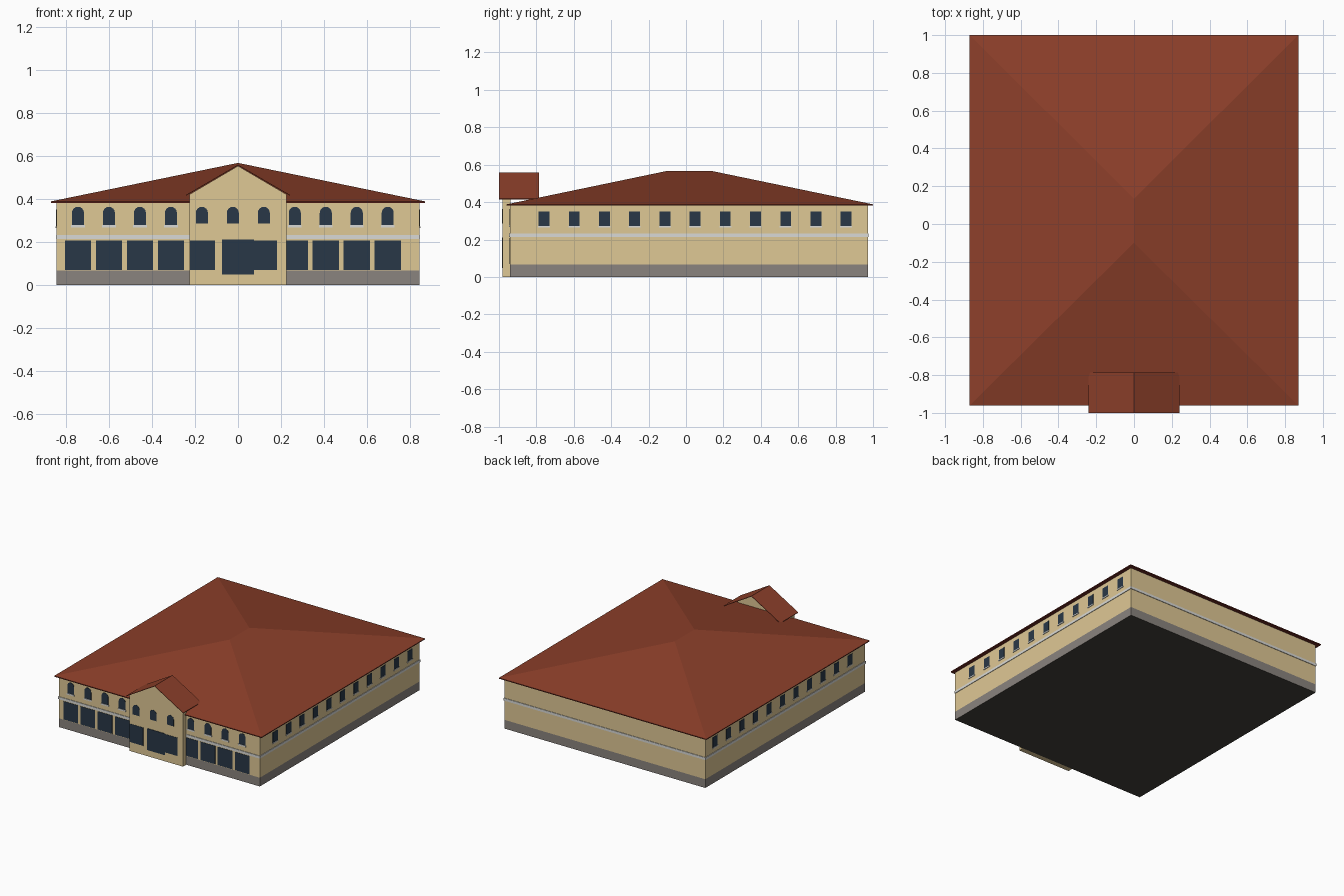
import bpy, bmesh, math
from mathutils import Matrix

if "Cube" in bpy.data.objects:
    bpy.data.objects.remove(bpy.data.objects["Cube"])


def material(name, rgb):
    m = bpy.data.materials.new(name)
    m.diffuse_color = (*rgb, 1)
    m.use_nodes = True
    m.node_tree.nodes["Principled BSDF"].inputs["Base Color"].default_value = m.diffuse_color
    return m


WALL = material("sandstone", (0.74, 0.58, 0.30))
ROOF = material("terracotta", (0.265, 0.050, 0.023))
EAVE = material("dark red trim", (0.16, 0.024, 0.016))
GLASS = material("dark glass", (0.022, 0.039, 0.063))
STONE = material("grey stone", (0.255, 0.23, 0.21))
TRIM = material("pale trim", (0.70, 0.70, 0.67))
DARK = material("dark underside", (0.055, 0.053, 0.042))


def finish(name, bm, mat):
    bmesh.ops.recalc_face_normals(bm, faces=bm.faces)
    me = bpy.data.meshes.new(name)
    bm.to_mesh(me)
    bm.free()
    me.materials.append(mat)
    ob = bpy.data.objects.new(name, me)
    bpy.context.collection.objects.link(ob)
    return ob


def prism(bm, profile, y0, y1, place=Matrix()):
    """Extrude an (x, z) profile from y0 to y1, then place it."""
    a = [bm.verts.new(place @ Matrix.Translation((x, y0, z)).translation) for x, z in profile]
    b = [bm.verts.new(place @ Matrix.Translation((x, y1, z)).translation) for x, z in profile]
    bm.faces.new(a)
    bm.faces.new(b[::-1])
    n = len(a)
    for i in range(n):
        j = (i + 1) % n
        bm.faces.new((a[i], b[i], b[j], a[j]))


def rect(x0, x1, z0, z1):
    return [(x0, z0), (x1, z0), (x1, z1), (x0, z1)]


def arch(cx, half, z0, z1):
    spring = z1 - half
    top = [(cx + half * math.cos(math.pi * k / 8), spring + half * math.sin(math.pi * k / 8))
           for k in range(9)]
    return [(cx - half, z0), (cx + half, z0)] + top


def block(name, mat, x0, x1, y0, y1, z0, z1):
    bm = bmesh.new()
    prism(bm, rect(x0, x1, z0, z1), y0, y1)
    return finish(name, bm, mat)


W, FRONT, BACK, PORCH = 0.843, -0.942, 0.972, -0.981

# Main body, plinth (dark underneath) and belt course
plinth = block("plinth", STONE, -W, W, FRONT, BACK, 0, 0.066)
plinth.data.materials.append(DARK)
for p in plinth.data.polygons:
    p.material_index = int(p.normal.z < -0.5)
block("main_walls", WALL, -W, W, FRONT, BACK, 0.066, 0.384)
block("belt_course", TRIM, -W - .004, W + .004, FRONT - .004, BACK + .004, 0.213, 0.232)

# Hipped main roof on a thin eave board
block("eave_board", EAVE, -0.869, 0.869, -0.959, 0.999, 0.381, 0.388)
bm = bmesh.new()
c = [bm.verts.new(v) for v in ((-.87, -.96, .388), (.87, -.96, .388), (.87, 1, .388), (-.87, 1, .388))]
r0, r1 = bm.verts.new((0, -.10, .567)), bm.verts.new((0, .135, .567))
for f in ((c[0], c[1], r0), (c[1], c[2], r1, r0), (c[2], c[3], r1), (c[3], c[0], r0, r1), c[::-1]):
    bm.faces.new(f)
finish("main_roof", bm, ROOF)

# Entrance bay with gable and its small roof
bm = bmesh.new()
prism(bm, [(-.225, 0), (.225, 0), (.225, .421), (0, .553), (-.225, .421)], PORCH, FRONT + .003)
finish("entrance_bay", bm, WALL)
bm = bmesh.new()
prism(bm, [(-.241, .415), (0, .555), (.241, .415), (.241, .419), (0, .559), (-.241, .419)], -1, -0.785)
finish("entrance_roof", bm, ROOF)

# Front windows: arched above, shop windows below, door in the middle
upper, lower, sills = bmesh.new(), bmesh.new(), bmesh.new()
for i in range(11):
    x = -0.744 + i * 0.144
    on_bay = 4 <= i <= 6
    y = PORCH if on_bay else FRONT
    prism(upper, arch(x, .028, .285 if on_bay else .278, .363), y - .002, y + .002)
    if not on_bay:
        prism(sills, rect(x - .032, x + .032, .267, .278), y - .005, y + .002)
    if i != 5:
        x0 = max(x - .061, -.224) if i == 4 else x - .061
        prism(lower, rect(x0, x + .061, .069, .207), y - .002, y + .002)
finish("arched_windows", upper, GLASS)
finish("shop_windows", lower, GLASS)
block("front_door", GLASS, -.075, .075, PORCH - .004, PORCH + .002, .048, .211)

# Square windows along both long sides
side = bmesh.new()
for s in (1, -1):
    turn = Matrix.Rotation(s * math.pi / 2, 4, 'Z')
    for i in range(11):
        u = s * (-0.759 + i * 0.1615)
        prism(side, rect(u - .029, u + .029, .272, .350), -W - .002, -W + .002, turn)
        prism(sills, rect(u - .032, u + .032, .264, .272), -W - .005, -W + .002, turn)
finish("side_windows", side, GLASS)
finish("window_sills", sills, TRIM)
